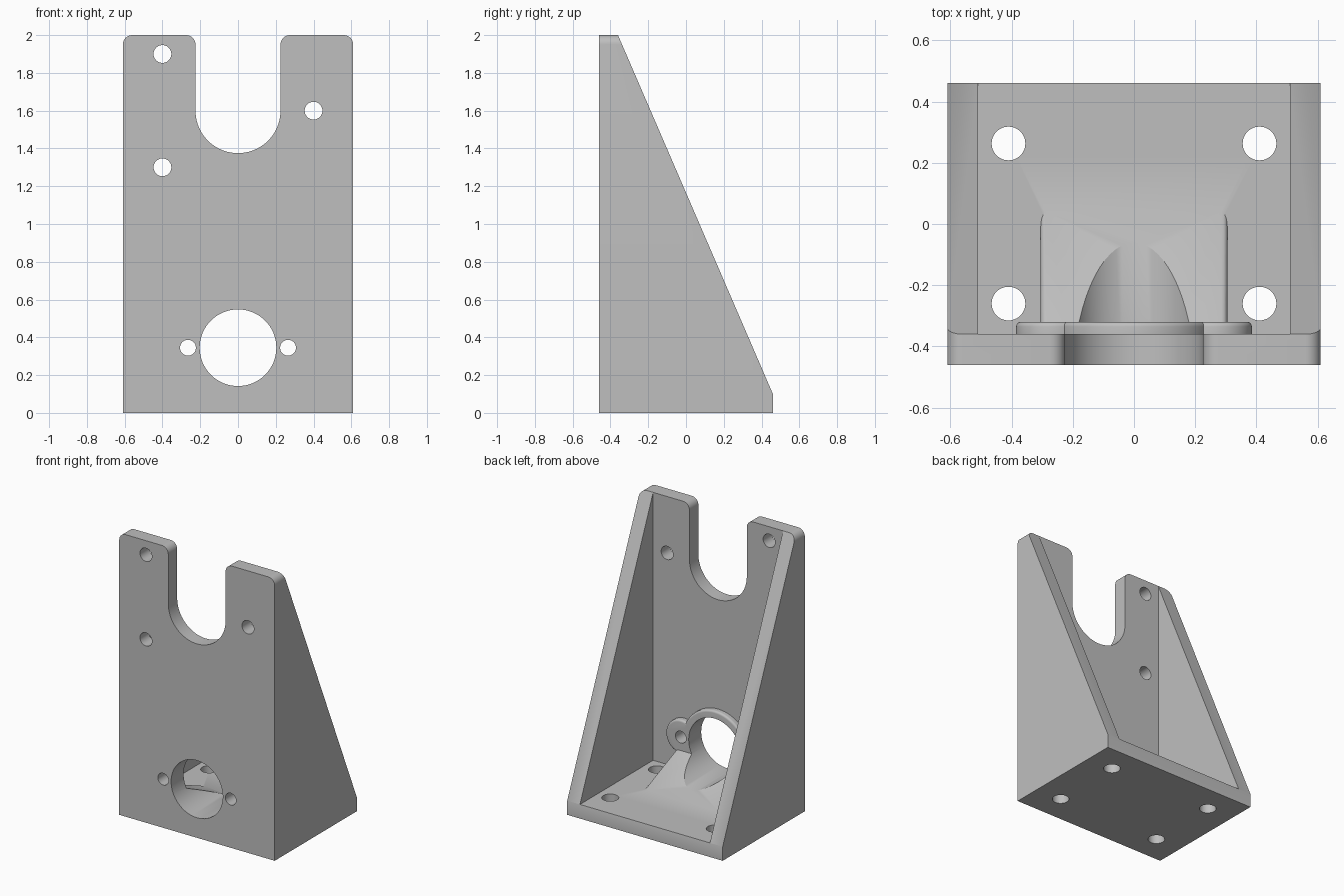
import bpy, bmesh, math
from mathutils import Vector

cube = bpy.data.objects.get("Cube")
if cube:
    bpy.data.objects.remove(cube, do_unlink=True)

W, D, H, T = 0.61, 0.46, 2.0, 0.1      # half width, half depth, height, wall
BORE_Z, BORE_R = 0.345, 0.203
EAR_X = 0.265

grey = bpy.data.materials.new("plain grey")
grey.use_nodes = True
grey.diffuse_color = (0.52, 0.52, 0.52, 1)
grey.node_tree.nodes["Principled BSDF"].inputs["Base Color"].default_value = (0.52, 0.52, 0.52, 1)


def arc(cx, cz, r, start, end, n):
    angles = [math.radians(start + (end - start) * i / n) for i in range(n + 1)]
    return [(cx + r * math.cos(a), cz + r * math.sin(a)) for a in angles]


def prism(name, points, sweep, round_edges=None, radius=0.02):
    """Extrude a planar outline; optionally round the edges a rule selects."""
    bm = bmesh.new()
    face = bm.faces.new([bm.verts.new(p) for p in points])
    new = bmesh.ops.extrude_face_region(bm, geom=[face])["geom"]
    bmesh.ops.translate(bm, vec=Vector(sweep), verts=[v for v in new if isinstance(v, bmesh.types.BMVert)])
    bmesh.ops.recalc_face_normals(bm, faces=bm.faces)
    if round_edges:
        edges = [e for e in bm.edges if round_edges(e)]
        bmesh.ops.bevel(bm, geom=edges, offset=radius, segments=5, profile=0.5, affect='EDGES')
    mesh = bpy.data.meshes.new(name)
    bm.to_mesh(mesh)
    bm.free()
    mesh.materials.append(grey)
    obj = bpy.data.objects.new(name, mesh)
    bpy.context.collection.objects.link(obj)
    return obj


def profile_y(name, outline, y0, y1, **kw):
    return prism(name, [(x, y0, z) for x, z in outline], (0, y1 - y0, 0), **kw)


def profile_x(name, outline, half, **kw):
    return prism(name, [(-half, y, z) for y, z in outline], (2 * half, 0, 0), **kw)


def rod_y(name, x, z, r, y0, y1, **kw):
    return profile_y(name, arc(x, z, r, 0, 360, 64)[:-1], y0, y1, **kw)


def combine(target, tool, operation):
    mod = target.modifiers.new(operation, 'BOOLEAN')
    mod.operation, mod.object, mod.solver = operation, tool, 'EXACT'
    bpy.context.view_layer.objects.active = target
    bpy.ops.object.modifier_apply(modifier=mod.name)
    bpy.data.objects.remove(tool, do_unlink=True)


# Solid body with rounded top corners and the U slot
right_half = ([(W, 0)] + arc(W - 0.05, H - 0.05, 0.05, 0, 90, 8)
              + arc(0.275, H - 0.05, 0.05, 90, 180, 8))
slot = arc(0, 1.6, 0.225, 0, -180, 40)
left_half = [(-x, z) for x, z in reversed(right_half)]
bracket = profile_y("bracket", right_half + slot + left_half, -D, D)

# Hollow between the side gussets, then the sloping back
pocket_x = W - T
pocket = [(-pocket_x, T), (pocket_x, T), (pocket_x, 3), (-pocket_x, 3)]
combine(bracket, profile_y("pocket", pocket, -D + T, 1), 'DIFFERENCE')
run, rise = 2 * D - T, H - T
slope = [(D + 0.1 * run, T - 0.1 * rise), (-D + T - 0.1 * run, H + 0.1 * rise), (1, 3), (1, 0)]
combine(bracket, profile_x("slope", slope, 1), 'DIFFERENCE')

# Ramp under the bore, with softened long edges
ramp = [(-0.4, 0.05), (0.04, 0.05), (0.04, 0.1), (-0.4, 0.283)]


def ramp_side(edge):
    a, b = (v.co for v in edge.verts)
    return abs(a.x - b.x) < 0.001 and abs(a.z - b.z) > 0.1 and abs(a.y - b.y) > 0.1


combine(bracket, profile_x("ramp", ramp, 0.305, round_edges=ramp_side), 'UNION')


# Raised collar with two ears on the rear of the plate
def back_rim(edge):
    return all(v.co.y > -0.33 for v in edge.verts)


for x, r in ((0, 0.255), (-EAR_X, 0.12), (EAR_X, 0.12)):
    combine(bracket, rod_y("collar", x, BORE_Z, r, -0.4, -0.32, round_edges=back_rim, radius=0.015), 'UNION')

# Bore and screw holes through the plate
holes = [(0, BORE_Z, BORE_R), (-EAR_X, BORE_Z, 0.042), (EAR_X, BORE_Z, 0.042),
         (-0.4, 1.9, 0.047), (0.4, 1.6, 0.047), (-0.4, 1.3, 0.047)]
for x, z, r in holes:
    combine(bracket, rod_y("hole", x, z, r, -0.7, 0.7), 'DIFFERENCE')

# Mounting holes through the base
for x in (-0.41, 0.41):
    for y in (-0.26, 0.263):
        ring = [(px, py, -0.2) for px, py in arc(x, y, 0.055, 0, 360, 48)[:-1]]
        combine(bracket, prism("base_hole", ring, (0, 0, 0.45)), 'DIFFERENCE')

# Smooth curved walls, crisp edges
bpy.ops.object.select_all(action='DESELECT')
bracket.select_set(True)
bpy.context.view_layer.objects.active = bracket
bpy.ops.object.shade_smooth_by_angle(angle=math.radians(25))
